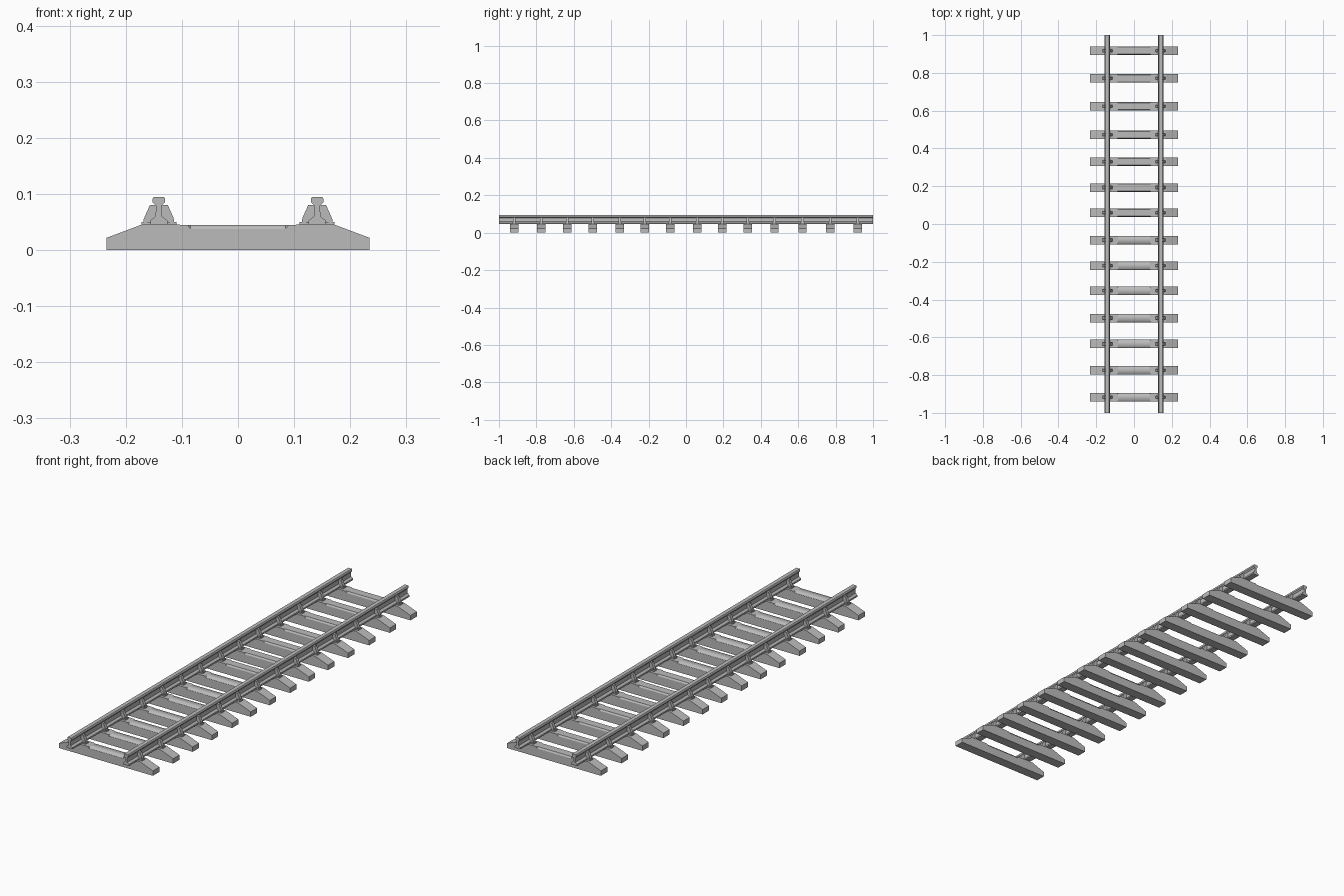
import bpy
import bmesh

cube = bpy.data.objects.get("Cube")
if cube:
    bpy.data.objects.remove(cube, do_unlink=True)

# One grey for the whole track
grey = bpy.data.materials.new("concrete_grey")
grey.use_nodes = True
colour = (0.5, 0.5, 0.5, 1)
grey.diffuse_color = colour
grey.node_tree.nodes["Principled BSDF"].inputs["Base Color"].default_value = colour

SLEEPER_Y = [-0.918, -0.774, -0.635, -0.498, -0.354, -0.221, -0.085,
             0.06, 0.193, 0.33, 0.473, 0.623, 0.771, 0.918]
GAUGE = 0.141


def finish(bm, name):
    bmesh.ops.recalc_face_normals(bm, faces=bm.faces)
    mesh = bpy.data.meshes.new(name)
    bm.to_mesh(mesh)
    bm.free()
    mesh.materials.append(grey)
    return mesh


def place(mesh, name, location):
    obj = bpy.data.objects.new(name, mesh)
    obj.location = location
    bpy.context.collection.objects.link(obj)
    return obj


def loft(bm, rings):
    """Skin closed rings of equal length and cap both ends."""
    rows = [[bm.verts.new(p) for p in ring] for ring in rings]
    for a, b in zip(rows, rows[1:]):
        for i in range(len(a)):
            j = (i + 1) % len(a)
            bm.faces.new((a[i], a[j], b[j], b[i]))
    bm.faces.new(rows[0])
    bm.faces.new(rows[-1])


def prism(bm, profile, y0, y1):
    """Extrude an (x, z) profile along y."""
    loft(bm, [[(x, y, z) for x, z in profile] for y in (y0, y1)])


def mirrored(half):
    return half + [(-x, z) for x, z in reversed(half)]


def sleeper_mesh(soft):
    # Stations along x: position, shoulder height, top height, top half width
    w = 0.0225
    half = [(0.234, 0.022, 0.022, w), (0.17, 0.046, 0.046, w),
            (0.09, 0.045, 0.045, w), (0.085, 0.038, 0.045, 0.018)]
    stations = [(-x, *rest) for x, *rest in half] + half[::-1]
    bm = bmesh.new()
    loft(bm, [[(x, -w, 0), (x, -w, zs), (x, -wt, zt),
               (x, wt, zt), (x, w, zs), (x, w, 0)]
              for x, zs, zt, wt in stations])
    bmesh.ops.remove_doubles(bm, verts=bm.verts, dist=0.00001)
    bm.normal_update()
    # Rounded look for the worn middle of the front sleepers
    for f in bm.faces:
        c = f.calc_center_median()
        f.smooth = soft and abs(c.x) < 0.08 and c.z > 0.035
    return finish(bm, "sleeper")


# Sleepers: soft-shaded in the front section, flat in the back one
soft_sleeper, flat_sleeper = sleeper_mesh(True), sleeper_mesh(False)
for n, y in enumerate(SLEEPER_Y):
    place(soft_sleeper if y < 0 else flat_sleeper, f"sleeper_{n + 1}", (0, y, 0))

# Rail section: foot, web and head
rail_half = [(0.015, 0.046), (0.015, 0.053), (0.006, 0.06), (0.005, 0.079),
             (0.011, 0.085), (0.011, 0.092), (0.009, 0.095)]
bm = bmesh.new()
prism(bm, mirrored(rail_half), -0.5, 0.5)
rail = finish(bm, "rail")

# Fastening: base plate, two sloping clips and bolt heads
bm = bmesh.new()
prism(bm, mirrored([(0.031, 0.044), (0.031, 0.05)]), -0.011, 0.011)
for s in (-1, 1):
    clip = [(0.004, 0.05), (0.027, 0.05), (0.026, 0.058),
            (0.016, 0.08), (0.004, 0.08)]
    prism(bm, [(s * x, z) for x, z in clip], -0.007, 0.007)
    bolt = [(0.02, 0.05), (0.027, 0.05), (0.027, 0.055), (0.02, 0.055)]
    prism(bm, [(s * x, z) for x, z in bolt], -0.0095, 0.0095)
fastening = finish(bm, "fastening")

for side, s in (("left", 1), ("right", -1)):
    for part, y in (("front", -0.5), ("back", 0.5)):
        place(rail, f"{side}_{part}_rail", (s * GAUGE, y, 0))
    for n, y in enumerate(SLEEPER_Y):
        place(fastening, f"{side}_fastening_{n + 1}", (s * GAUGE, y, 0))
